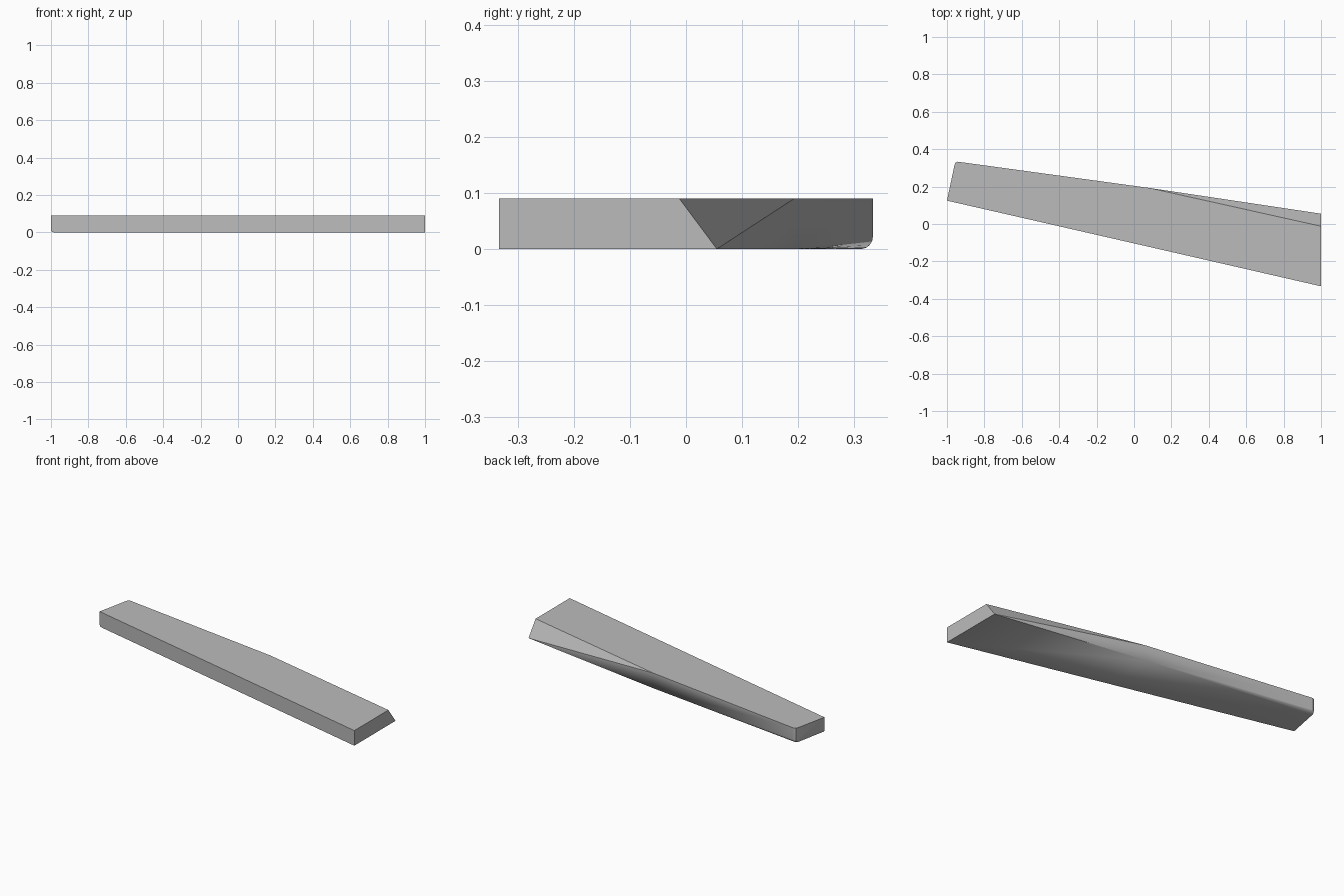
import bpy, bmesh, math

cube = bpy.data.objects.get("Cube")
if cube:
    bpy.data.objects.remove(cube)

HEIGHT = 0.09
ARC_STEPS = 6

grey = bpy.data.materials.new("plain grey")
grey.use_nodes = True
colour = (0.5, 0.5, 0.5, 1)
grey.diffuse_color = colour
grey.node_tree.nodes["Principled BSDF"].inputs["Base Color"].default_value = colour


def section(bm, front, back, radius=0, lift=0, slant=0):
    """One closed cross-section: straight front, slanted top edge, rounded lower back edge."""
    (fx, fy), (bx, by) = front, back
    length = math.hypot(bx - fx, by - fy)
    ux, uy = (bx - fx) / length, (by - fy) / length
    points = [(fx, fy, lift), (fx, fy, HEIGHT),
              (bx - ux * slant, by - uy * slant, HEIGHT)]
    for i in range(ARC_STEPS + 1):
        a = math.pi / 2 * i / ARC_STEPS
        inset = radius * (1 - math.cos(a))
        z = radius * (1 - math.sin(a))
        points.append((bx - ux * inset, by - uy * inset, max(z, lift)))
    return [bm.verts.new(p) for p in points]


# Tapered plank lofted from its narrow left end to its wide, slanted right end
bm = bmesh.new()
rings = [
    section(bm, (-1, 0.125), (-0.96, 0.314), 0.022, lift=0.01),
    section(bm, (-0.995, 0.124), (-0.955, 0.328), 0.022, lift=0.003),
    section(bm, (-0.985, 0.1215), (-0.942, 0.333), 0.022),
    section(bm, (0.08, -0.122), (0.08, 0.193)),
    section(bm, (1, -0.333), (1, 0.055), slant=0.067),
]
for a, b in zip(rings, rings[1:]):
    for i in range(len(a)):
        j = (i + 1) % len(a)
        bm.faces.new((a[i], a[j], b[j]))
        bm.faces.new((a[i], b[j], b[i]))
bm.faces.new(rings[0])
bm.faces.new(rings[-1])
bmesh.ops.remove_doubles(bm, verts=bm.verts, dist=0.0001)
bmesh.ops.recalc_face_normals(bm, faces=bm.faces)

mesh = bpy.data.meshes.new("plank")
bm.to_mesh(mesh)
bm.free()
mesh.materials.append(grey)
plank = bpy.data.objects.new("plank", mesh)
bpy.context.collection.objects.link(plank)

# Smooth the rounded edge, keep the rest crisp
bpy.ops.object.select_all(action="DESELECT")
plank.select_set(True)
bpy.context.view_layer.objects.active = plank
bpy.ops.object.shade_smooth_by_angle(angle=math.radians(25))
